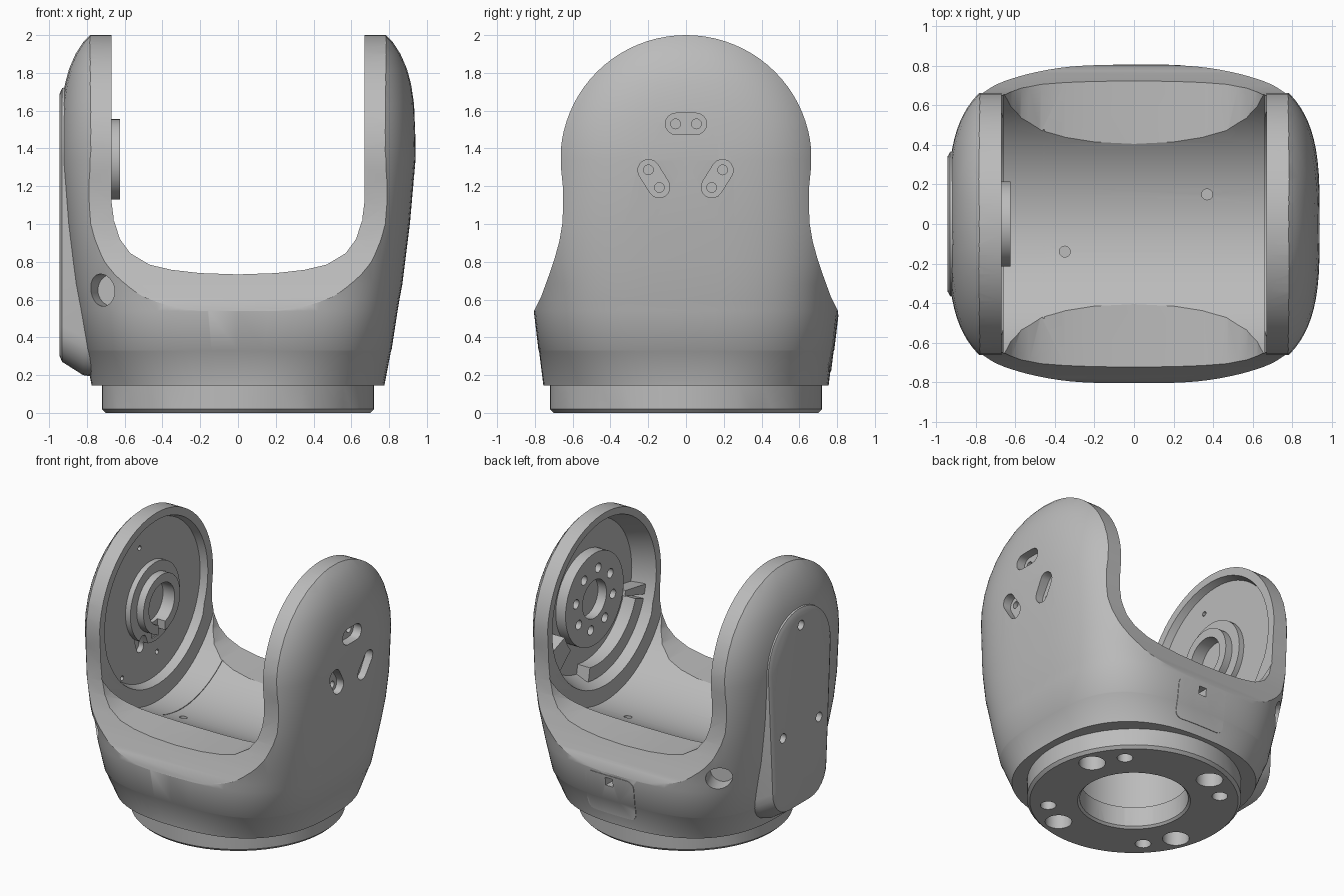
import bpy, bmesh
from math import sin, cos, pi, radians, copysign
from mathutils import Matrix, Vector

if "Cube" in bpy.data.objects:
    bpy.data.objects.remove(bpy.data.objects["Cube"])

grey = bpy.data.materials.new("satin grey")
grey.use_nodes = True
COLOUR = (0.5, 0.5, 0.5, 1)
grey.diffuse_color = COLOUR
grey.node_tree.nodes["Principled BSDF"].inputs["Base Color"].default_value = COLOUR
PIVOT = 1.34  # height of the joint axis


def finish(bm, name):
    bmesh.ops.recalc_face_normals(bm, faces=bm.faces)
    mesh = bpy.data.meshes.new(name)
    bm.to_mesh(mesh)
    bm.free()
    mesh.materials.append(grey)
    obj = bpy.data.objects.new(name, mesh)
    bpy.context.collection.objects.link(obj)
    return obj


def skin(rings, name):
    """Closed solid through a list of equal-length point rings."""
    bm = bmesh.new()
    rows = [[bm.verts.new(p) for p in ring] for ring in rings]
    n = len(rows[0])
    for a, b in zip(rows, rows[1:]):
        for i in range(n):
            j = (i + 1) % n
            bm.faces.new((a[i], a[j], b[j], b[i]))
    bm.faces.new(rows[0])
    bm.faces.new(rows[-1])
    return finish(bm, name)


def along_x(pts, x):
    return [(x, y, z) for y, z in pts]


def along_y(pts, y):
    return [(x, y, z) for x, z in pts]


def rod(name, start, end, r1, r2=None, sides=48):
    """Cylinder or cone between two points."""
    start, end = Vector(start), Vector(end)
    d = end - start
    bm = bmesh.new()
    turn = d.to_track_quat('Z', 'Y').to_matrix().to_4x4()
    bmesh.ops.create_cone(bm, cap_ends=True, segments=sides, radius1=r1,
                          radius2=r1 if r2 is None else r2, depth=d.length,
                          matrix=Matrix.Translation((start + end) / 2) @ turn)
    return finish(bm, name)


def x_rod(name, x0, x1, r1, r2=None, y=0, z=PIVOT, sides=48):
    return rod(name, (x0, y, z), (x1, y, z), r1, r2, sides)


def combine(obj, tool, op='DIFFERENCE'):
    tool.hide_render = True
    mod = obj.modifiers.new("combine", 'BOOLEAN')
    mod.operation, mod.object, mod.solver = op, tool, 'EXACT'
    bpy.context.view_layer.objects.active = obj
    bpy.ops.object.modifier_apply(modifier=mod.name)
    bpy.data.objects.remove(tool)


def pill(length, radius, tilt, cy, cz, steps=8):
    """Rounded slot outline in the y-z plane."""
    pts = []
    for end in (0, 1):
        for i in range(steps + 1):
            a = -pi / 2 + pi * i / steps + pi * end
            u = (length / 2) * (1 - 2 * end) + radius * cos(a)
            v = radius * sin(a)
            pts.append((cy + u * cos(tilt) - v * sin(tilt), cz + u * sin(tilt) + v * cos(tilt)))
    return pts


# Outer shell: sections from nearly round at the bottom to squarish at the arms
SECTIONS = [(.145, .775, .755, 2.5), (.328, .81, .778, 3.1), (.332, .813, .781, 3.1),
            (.54, .845, .806, 3.3), (.6, .855, .806, 3.4), (.68, .87, .816, 3.4),
            (.8, .885, .843, 3.4), (1, .91, .853, 3.4), (PIVOT, .94, .832, 3.4)]


def shell(name, grow=0):
    rows = [(*s, 0) for s in SECTIONS]
    rows += [(PIVOT + d, .94, .832, 3.4, d) for d in (.1, .2, .3, .4, .48, .56, .62, .68)]
    rings = []
    for z, rx, ry, n, d in rows:
        rx, ry, ring = rx + grow, ry + grow, []
        for i in range(96):
            t = 2 * pi * i / 96
            y = (ry * ry - d * d) ** .5 * copysign(abs(sin(t)) ** (2 / n), sin(t))
            r = (y * y + d * d) ** .5 / ry
            ring.append((copysign(rx * max(0, 1 - r ** n) ** (1 / n), cos(t)), y, z))
        rings.append(ring)
    return skin(rings, name)


body = shell("yoke_body")

# Side outline: waisted sides and round arm tops
side = [(1, .1), (1, .4), (.88, .41), (.805, .54), (.765, .62), (.725, .73), (.695, .82),
        (.67, .91), (.655, 1), (.65, 1.1), (.652, 1.2), (.662, 1.3)]
side += [(.665 * cos(a), PIVOT + .66 * sin(a)) for a in (pi * i / 40 for i in range(1, 20))]
side += [(0, 2)] + [(-y, z) for y, z in reversed(side)]
combine(body, skin([along_x(side, -1.2), along_x(side, 1.2)], "side_outline"), 'INTERSECT')

# U-shaped channel between the arms, and the round trough in its floor
half = [(.67, 2.2), (.67, 1.12), (.657, 1.02), (.625, .92), (.57, .845), (.47, .785),
        (.35, .757), (.2, .74)]
channel = half + [(0, .733)] + [(-x, z) for x, z in reversed(half)]
combine(body, skin([along_y(channel, -1.2), along_y(channel, 1.2)], "channel"))
combine(body, x_rod("trough", -.66, .66, .73, sides=96))
combine(body, x_rod("trough_seam", -.46, -.454, .735, sides=96))
for x, y in ((.37, .15), (-.35, -.14)):
    combine(body, rod("trough_hole", (x, y, .57), (x, y, .8), .028, sides=12))

# Recesses on the inside of the arms
combine(body, x_rod("left_recess", .6, .83, .635, .55, sides=64))
combine(body, x_rod("right_recess", -.6, -.72, .63, .585, sides=64))
for a, r in ((106, .45), (-79, .42), (234, .56)):
    y, z = r * cos(radians(a)), PIVOT + r * sin(radians(a))
    combine(body, x_rod("right_screw", -.7, -.76, .018, y=y, z=z, sides=12))

# Three slots with screw holes on the outside of the left arm
for cy, cz, tilt in ((0, 1.53, 0), (-.17, 1.24, radians(-58)), (.165, 1.24, radians(58))):
    slot = pill(.105, .057, tilt, cy, cz)
    combine(body, skin([along_x(slot, .87), along_x(slot, 1)], "slot"))
    for s in (-.055, .055):
        combine(body, x_rod("slot_hole", .84, .9, .026, y=cy + s * cos(tilt),
                            z=cz + s * sin(tilt), sides=16))

# Cable holes beside the right arm, front and back
for s in (-1, 1):
    p, d = Vector((-.72, s * .645, .65)), Vector((-.4, s * .9, 0))
    combine(body, rod("cable_hole", p - d * .14, p + d * .2, .085, sides=32))

# Hollow underside
combine(body, rod("bore", (0, 0, 0), (0, 0, .56), .42))

# Service panel on the back with a small notch
PANEL_X = .07
panel = shell("back_panel", .004)
outline = [(PANEL_X + sx * .15 + .05 * cos(a), .37 + sz * .1 + .05 * sin(a))
           for sx, sz, q in ((1, 1, 0), (-1, 1, 1), (-1, -1, 2), (1, -1, 3))
           for a in (pi / 2 * (q + i / 4) for i in range(5))]
combine(panel, skin([along_y(outline, .7), along_y(outline, 1)], "panel_cut"), 'INTERSECT')
notch = [(PANEL_X + x, z) for x, z in ((-.03, .44), (.03, .44), (.03, .5), (-.03, .5))]
for target in (panel, body):
    combine(target, skin([along_y(notch, .72), along_y(notch, 1)], "notch"))

# Base flange with bore and bolt holes
base = rod("base_flange", (0, 0, .02), (0, 0, .16), .72, sides=64)
combine(base, rod("base_chamfer", (0, 0, 0), (0, 0, .02), .7, .72, 64), 'UNION')
combine(base, rod("base_bore", (0, 0, -.1), (0, 0, .3), .365))
combine(base, rod("bore_chamfer", (0, 0, -.02), (0, 0, .02), .4, .36))
for start, radius in ((21, .09), (44, .053)):
    for k in range(4):
        a = radians(start + 90 * k)
        x, y = .58 * cos(a), .58 * sin(a)
        combine(base, rod("bolt_hole", (x, y, -.1), (x, y, .12), radius, sides=24))

# Drive hub inside the left arm
hub = x_rod("left_hub", .75, .84, .34)
combine(hub, x_rod("hub_bore", .6, .82, .14))
for k in range(8):
    a = pi * k / 4 + .2
    combine(hub, x_rod("hub_hole", .6, .81, .034, y=.22 * cos(a),
                       z=PIVOT + .22 * sin(a), sides=16))


def arc_block(name, a0, a1, r0, r1, x0, x1):
    angles = [radians(a0 + (a1 - a0) * i / 16) for i in range(17)]
    pts = [(r0 * cos(a), PIVOT + r0 * sin(a)) for a in angles]
    pts += [(r1 * cos(a), PIVOT + r1 * sin(a)) for a in reversed(angles)]
    return skin([along_x(pts, x0), along_x(pts, x1)], name)


parts = [arc_block("left_arc_wall", 200, 280, .48, .58, .73, .84),
         arc_block("left_stop", 320, 340, .4, .58, .73, .84),
         arc_block("left_upper_stop", 190, 197, .34, .58, .73, .84)]

# Bearing boss inside the right arm
flange = x_rod("right_flange", -.73, -.68, .29)
combine(flange, x_rod("right_boss", -.7, -.625, .215), 'UNION')
combine(flange, x_rod("boss_bore", -.72, -.6, .15))
key = [(-.04, 1.08), (.04, 1.08), (.04, 1.22), (-.04, 1.22)]
combine(flange, skin([along_x(key, -.69), along_x(key, -.6)], "boss_notch"))
wire_slot = pill(.07, .04, radians(110), -.13, 1.07)
for target in (flange, body):
    combine(target, skin([along_x(wire_slot, -.78), along_x(wire_slot, -.6)], "wire_slot"))


# Outer cover on the right arm, with sloped edge and screw holes
def cover_outline(w, bottom, top, corner):
    pts = [(w * cos(a), top - w + w * sin(a)) for a in (pi * i / 24 for i in range(25))]
    for s, q in ((-1, 2), (1, 3)):
        pts += [(s * (w * .86 - corner) + corner * cos(a), bottom + corner + corner * sin(a))
                for a in (pi / 2 * (q + i / 6) for i in range(7))]
    return pts


cover = skin([along_x(cover_outline(.4, .19, 1.75, .2), -.76),
              along_x(cover_outline(.39, .2, 1.74, .2), -.82),
              along_x(cover_outline(.365, .27, 1.72, .19), -.931),
              along_x(cover_outline(.34, .3, 1.69, .18), -.944)], "right_cover")
for y, z in ((0, 1.6), (.21, .84), (-.21, .84)):
    for target in (cover, body):
        combine(target, x_rod("cover_hole", -1, -.88, .035, y=y, z=z, sides=16))

for obj in [body, panel, base, hub, flange, cover] + parts:
    bpy.ops.object.select_all(action='DESELECT')
    obj.select_set(True)
    bpy.context.view_layer.objects.active = obj
    bpy.ops.object.shade_smooth_by_angle(angle=radians(30))
